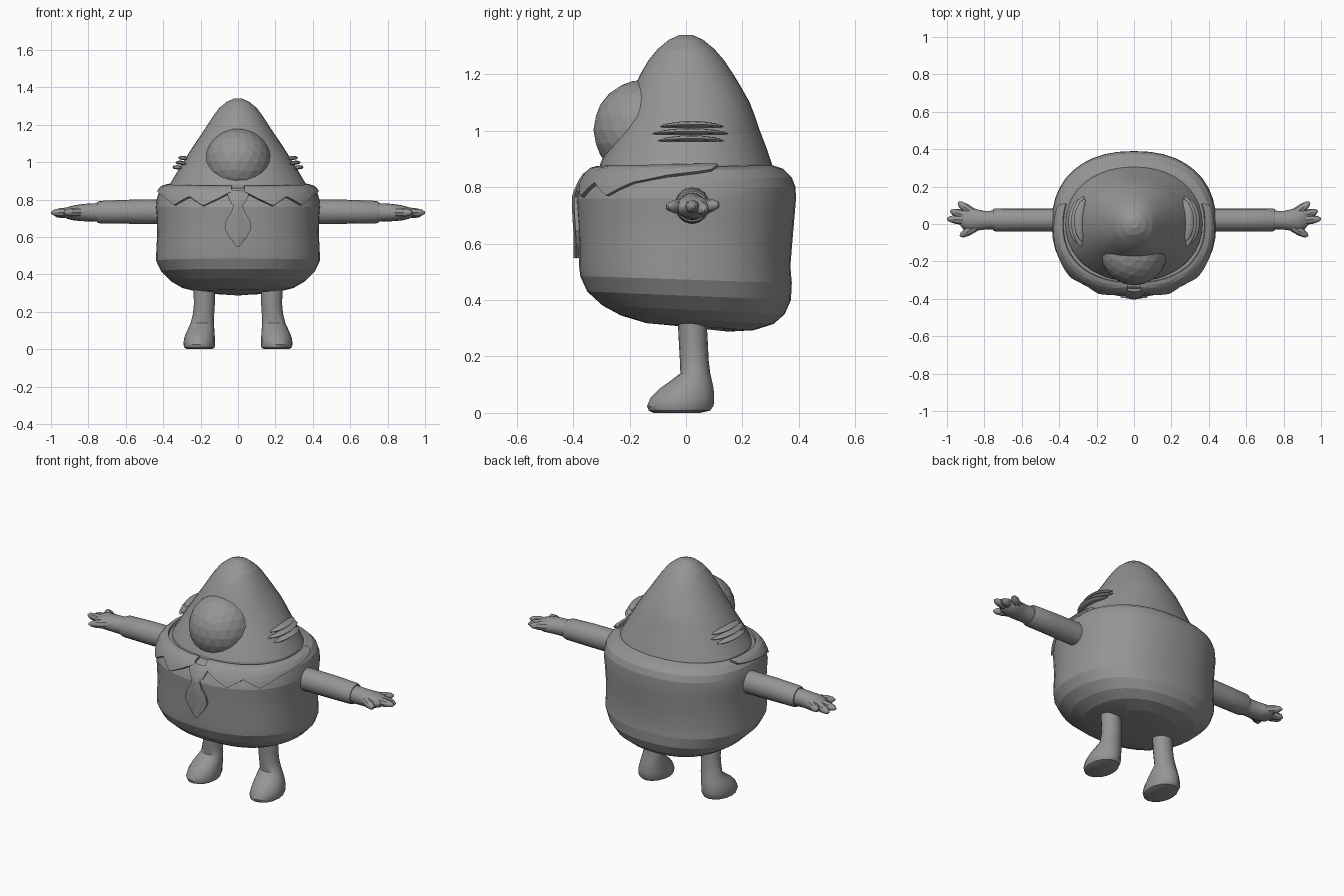
import bpy, bmesh, math
from mathutils import Vector

if "Cube" in bpy.data.objects:
    bpy.data.objects.remove(bpy.data.objects["Cube"])

grey = bpy.data.materials.new("mid grey")
grey.diffuse_color = (0.3, 0.3, 0.3, 1)
grey.use_nodes = True
grey.node_tree.nodes["Principled BSDF"].inputs["Base Color"].default_value = grey.diffuse_color


def make(name, verts, faces, smooth=None):
    me = bpy.data.meshes.new(name)
    me.from_pydata([tuple(v) for v in verts], [], faces)
    bm = bmesh.new()
    bm.from_mesh(me)
    bmesh.ops.recalc_face_normals(bm, faces=bm.faces)
    bm.to_mesh(me)
    bm.free()
    me.materials.append(grey)
    ob = bpy.data.objects.new(name, me)
    bpy.context.collection.objects.link(ob)
    if smooth:
        bpy.ops.object.select_all(action='DESELECT')
        bpy.context.view_layer.objects.active = ob
        ob.select_set(True)
        bpy.ops.object.shade_smooth_by_angle(angle=math.radians(smooth))
    return ob


def loft(name, rings, smooth=None):
    n, k = len(rings[0]), len(rings)
    faces = [(r * n + i, r * n + (i + 1) % n, (r + 1) * n + (i + 1) % n, (r + 1) * n + i)
             for r in range(k - 1) for i in range(n)]
    faces += [tuple(range(n)), tuple(range((k - 1) * n, k * n))]
    return make(name, [p for ring in rings for p in ring], faces, smooth)


def sheet(name, rows, thick):
    n = len(rows[0])
    faces = [(r * n + i, r * n + i + 1, (r + 1) * n + i + 1, (r + 1) * n + i)
             for r in range(len(rows) - 1) for i in range(n - 1)]
    ob = make(name, [p for row in rows for p in row], faces)
    m = ob.modifiers.new("thickness", 'SOLIDIFY')
    m.thickness, m.offset = thick, 0


def power(v, e):
    return math.copysign(abs(v) ** e, v)


def lerp_table(table, u):
    for a, b in zip(table, table[1:]):
        if u <= b[0]:
            f = max(0, (u - a[0]) / (b[0] - a[0]))
            return [p + (q - p) * f for p, q in zip(a, b)]
    return list(table[-1])


def section(row, phi, e):
    """Point on a rounded section; phi = 0 faces the front."""
    rx, yf, yb, zf, zb = row
    x = rx * power(math.sin(phi), e)
    y = (yf + yb) / 2 - (yb - yf) / 2 * power(math.cos(phi), e)
    return Vector((x, y, zf + (zb - zf) * (y - yf) / (yb - yf)))


# half width, front y, back y, front z, back z
BODY = [(.05, -.05, .15, .31, .288), (.2, -.14, .24, .318, .293), (.3, -.23, .31, .345, .315),
        (.36, -.295, .35, .38, .35), (.41, -.35, .372, .43, .4), (.438, -.375, .375, .485, .46),
        (.437, -.38, .37, .53, .52), (.432, -.38, .378, .62, .62), (.435, -.385, .385, .7, .7),
        (.44, -.388, .39, .76, .76), (.435, -.375, .388, .8, .8), (.425, -.355, .375, .835, .835),
        (.405, -.335, .345, .857, .865), (.375, -.31, .305, .863, .878)]
HEAD = [(.37, -.31, .31, .83, .83), (.365, -.305, .305, .88, .88), (.33, -.28, .285, .94, .94),
        (.293, -.25, .262, 1.0, 1.0), (.262, -.225, .245, 1.05, 1.05), (.23, -.205, .226, 1.1, 1.1),
        (.195, -.185, .198, 1.15, 1.15), (.163, -.162, .168, 1.2, 1.2), (.13, -.133, .135, 1.25, 1.25),
        (.1, -.1, .1, 1.29, 1.29), (.06, -.06, .06, 1.323, 1.323), (.022, -.022, .022, 1.34, 1.34)]
SEG = 40
turn = [2 * math.pi * i / SEG for i in range(SEG)]


def body_at(phi, t):
    return section(lerp_table([(i, *r) for i, r in enumerate(BODY)], t)[1:], phi, .88)


def head_at(phi, z):
    return section(lerp_table([(r[3], *r) for r in HEAD], z)[1:], phi, .95)


# body in two garments, and the pointed head
loft("shirt", [[section(r, a, .88) for a in turn] for r in BODY[5:]], 12)
trousers = loft("trousers", [[section(r, a, .88) for a in turn] for r in BODY[:6]], 12)
loft("head", [[section(r, a, .95) for a in turn] for r in HEAD], 12)

# big round nose
bm = bmesh.new()
bmesh.ops.create_icosphere(bm, subdivisions=3, radius=.178)
me = bpy.data.meshes.new("nose")
bm.to_mesh(me)
bm.free()
me.materials.append(grey)
nose = bpy.data.objects.new("nose", me)
nose.location = (0, -.15, 1.003)
bpy.context.collection.objects.link(nose)

# tie lying on the shirt front
TIE = [(.55, .004), (.6, .045), (.645, .07), (.69, .062), (.73, .035), (.765, .022),
       (.785, .04), (.82, .055), (.845, .045)]
front = [(r[3], i) for i, r in enumerate(BODY)]
rows = []
for z, w in TIE:
    t = lerp_table(front, z)[1]
    y = body_at(0, t).y
    rows.append([(w * s, y - .006 + .008 * abs(s), z) for s in (-1, -.5, 0, .5, 1)])
sheet("tie", rows, .024)

# lower edge of the collar: angle from front, height along the body rings
EDGE = [(.06, 11.0), (.2, 10.0), (.38, 9.1), (.58, 10.3), (.82, 9.2), (1.1, 10.4),
        (1.5, 11.2), (1.78, 11.8), (1.88, 12.7)]
NAILS = ["upper", "middle", "lower"]


def oval(c, u, v, n=12):
    return [c + u * math.cos(2 * math.pi * i / n) + v * math.sin(2 * math.pi * i / n) for i in range(n)]


def tube(name, path, radii, flat=1.0, smooth=40):
    rings = []
    for i, p in enumerate(path):
        d = (path[min(i + 1, len(path) - 1)] - path[max(i - 1, 0)]).normalized()
        side = d.cross(Vector((0, 0, 1))).normalized()
        rings.append(oval(p, side * radii[i], side.cross(d) * radii[i] * flat, 8))
    loft(name, rings, smooth)


# along x: x, y centre, y radius, z centre, z radius
SLEEVE = [(.38, .022, .062, .735, .066), (.6, .022, .062, .735, .064),
          (.74, .022, .062, .733, .06), (.755, .022, .056, .732, .054)]
HAND = [(.72, .022, .05, .732, .05), (.8, .02, .05, .731, .048), (.84, .022, .057, .73, .045),
        (.88, .027, .066, .729, .04), (.915, .03, .055, .728, .03), (.935, .03, .03, .728, .014)]
# upwards: z, x centre, x radius, front y, back y
LEG = [(.34, .18, .058, -.03, .072), (.24, .18, .056, -.025, .078), (.19, .184, .057, -.022, .08),
       (.14, .191, .062, -.02, .086), (.11, .197, .07, -.06, .093), (.085, .202, .077, -.095, .098),
       (.055, .206, .083, -.125, .1), (.025, .207, .085, -.138, .098), (.008, .206, .08, -.132, .085),
       (0, .206, .065, -.115, .05)]

for s, side in ((1, "left"), (-1, "right")):
    # collar flap
    cols = [EDGE[0][0] + (EDGE[-1][0] - EDGE[0][0]) * i / 30 for i in range(31)]
    cols = sorted(set(cols + [e[0] for e in EDGE]))
    rows = []
    for j in range(6):
        rows.append([body_at(s * a, lerp_table(EDGE, a)[1] * (1 - j / 5) + 12.95 * j / 5) for a in cols])
    sheet(side + "_collar", rows, .026)

    # sleeve, hand and fingers
    for name, table in (("sleeve", SLEEVE), ("hand", HAND)):
        loft(f"{side}_{name}", [oval(Vector((s * x, y, z)), Vector((0, ry, 0)), Vector((0, 0, rz)), 16)
                                for x, y, ry, z, rz in table], 35)
    FINGERS = [(.865, .06, .94, .115, .738), (.9, .045, .982, .07, .718),
               (.9, .02, 1.0, .028, .73), (.85, -.015, .93, -.066, .73)]
    for i, (x0, y0, x1, y1, z1) in enumerate(FINGERS):
        a, b = Vector((s * x0, y0, .732)), Vector((s * x1, y1, z1))
        tube(f"{side}_finger_{i + 1}", [a, a.lerp(b, .5), a.lerp(b, .85), b], [.026, .024, .016, .005])

    # leg with its foot
    loft(side + "_leg", [oval(Vector((s * x, (f + b) / 2, z)), Vector((rx, 0, 0)),
                              Vector((0, (b - f) / 2, 0)), 16) for z, x, rx, f, b in LEG], 35)

    # three tufts of hair over each ear
    for i, (z, a0, a1) in enumerate([(1.015, 1.2, 2.05), (.99, 1.12, 2.1), (.965, 1.22, 2.02)]):
        path, radii = [], []
        for k in range(11):
            f = k / 10
            p = head_at(s * (a0 + (a1 - a0) * f), z)
            out = Vector((p.x, p.y, 0)).normalized()
            path.append(p + out * .012 + Vector((0, 0, .008 * math.sin(f * math.pi))))
            radii.append(.004 + .021 * math.sin(f * math.pi) ** .6)
        tube(f"{side}_{NAILS[i]}_hair", path, radii, .45)
